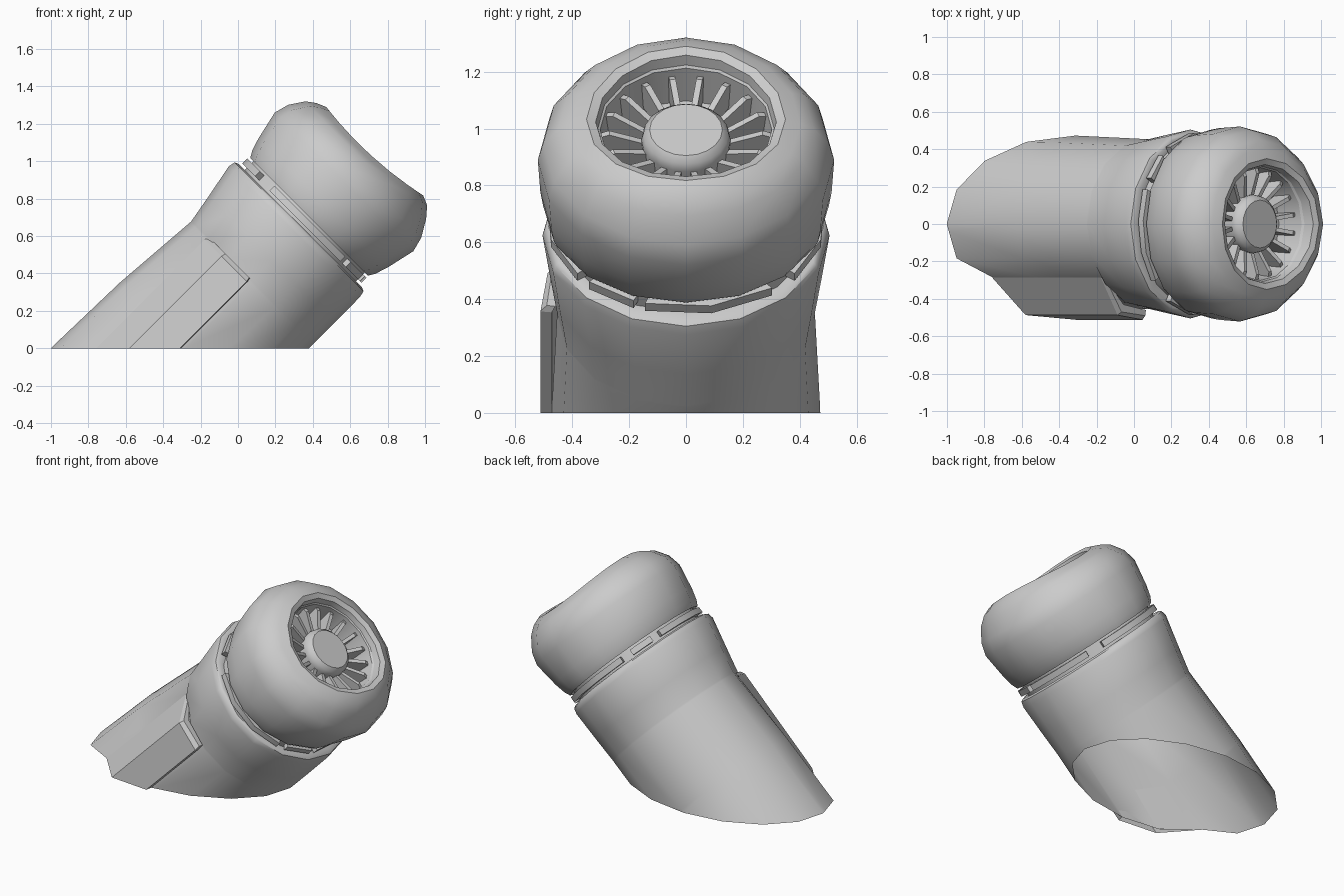
import bpy, bmesh, math
from mathutils import Vector

if "Cube" in bpy.data.objects:
    bpy.data.objects.remove(bpy.data.objects["Cube"])

# Frame of the tilted tube: AXIS runs along it, UP points across it
AXIS = Vector((1, 0, 1)).normalized()
UP = Vector((-1, 0, 1)).normalized()
CENTRE = 0.228
SIDES = 16


def point(r, s, phi, dt=0.0, wide=1.0):
    """Point at radius r, distance s along the tube, angle phi from its top to the front."""
    return (AXIS * s + UP * (CENTRE + dt + r * math.cos(phi))
            + Vector((0, -r * wide * math.sin(phi), 0)))


def finish(name, bm, angle=32):
    bmesh.ops.recalc_face_normals(bm, faces=bm.faces)
    mesh = bpy.data.meshes.new(name)
    bm.to_mesh(mesh)
    bm.free()
    ob = bpy.data.objects.new(name, mesh)
    bpy.context.collection.objects.link(ob)
    bpy.ops.object.select_all(action='DESELECT')
    ob.select_set(True)
    bpy.context.view_layer.objects.active = ob
    bpy.ops.object.shade_smooth_by_angle(angle=math.radians(angle))
    return ob


def lathe(bm, profile, sides=SIDES, shift=None, cap=True):
    """Profile entries are radius, distance, then optional offset and sideways stretch."""
    rings = []
    for p in profile:
        ring = []
        for i in range(sides):
            phi = 2 * math.pi * i / sides
            ds = shift(p[1], phi) if shift else 0
            ring.append(bm.verts.new(point(p[0], p[1] + ds, phi, *p[2:])))
        rings.append(ring)
    for a, b in zip(rings, rings[1:]):
        for i in range(sides):
            j = (i + 1) % sides
            bm.faces.new((a[i], a[j], b[j], b[i]))
    if cap:
        bm.faces.new(rings[-1])
    return rings


def prism(bm, a, b):
    """Closed solid between two matching loops of points."""
    va = [bm.verts.new(p) for p in a]
    vb = [bm.verts.new(p) for p in b]
    n = len(va)
    bm.faces.new(va)
    bm.faces.new(vb)
    for i in range(n):
        bm.faces.new((va[i], va[(i + 1) % n], vb[(i + 1) % n], vb[i]))


def across(points, s):
    return [AXIS * s + UP * t + Vector((0, y, 0)) for t, y in points]


def cut_ground(bm):
    bmesh.ops.bisect_plane(bm, geom=bm.verts[:] + bm.edges[:] + bm.faces[:],
                           plane_co=(0, 0, 0), plane_no=(0, 0, 1), clear_inner=True)


# Lower tube, cut off level with the ground and open underneath
profile = [(0.48, -0.95), (0.48, -0.7), (0.472, -0.2, -0.005), (0.463, 0.295, -0.034, 0.98),
           (0.463, 0.305, -0.034, 0.98), (0.477, 0.46, -0.02), (0.495, 0.655, 0, 1.02),
           (0.487, 0.69, 0, 1.02), (0.465, 0.70, 0, 1.04), (0.42, 0.695, 0, 1.08)]
bm = bmesh.new()
rings = lathe(bm, profile)
for ring, p in zip(rings[:4], profile):      # flattened corner that the side plate covers
    ring[2].co = across([(0.535, -0.285)], p[1])[0]
cut_ground(bm)
finish("lower_tube", bm, 42)

# Side plate wrapped on the front of the tube; section points are (across, y)
bm = bmesh.new()
section = [(0.537, -0.285), (0.41, -0.487), (0.22, -0.512), (0.215, -0.472), (0.39, -0.443)]
inset = [(0.53, -0.285), (0.405, -0.47), (0.225, -0.49), (0.22, -0.46), (0.39, -0.43)]
prism(bm, across(section, -0.9), across(section, 0.285))
prism(bm, across(section, 0.285), across(inset, 0.31))
cut_ground(bm)
finish("side_plate", bm, 20)

# Recessed neck between tube and head
bm = bmesh.new()
lathe(bm, [(0.42, 0.66, 0, 1.08), (0.42, 0.80, 0, 1.08)])
finish("neck", bm)

# Raised band segments round the neck, separated by small gaps
bm = bmesh.new()
for start, end in [(-22, 38), (57, 129), (136, 158), (163, 218), (231, 303), (312, 330)]:
    n = max(1, round((end - start) / 22.5))
    angles = [math.radians(start + (end - start) * k / n) for k in range(n + 1)]
    loops = [[bm.verts.new(point(r, s, a, 0, 1.08)) for r, s in
              ((0.405, 0.715), (0.455, 0.715), (0.455, 0.752), (0.405, 0.752))] for a in angles]
    for a, b in zip(loops, loops[1:]):
        for i in range(4):
            bm.faces.new((a[i], a[(i + 1) % 4], b[(i + 1) % 4], b[i]))
    bm.faces.new(loops[0])
    bm.faces.new(loops[-1])
finish("neck_band", bm)


# Bulging head: the mouth tilts a little and dips at both sides
def saddle(s, phi):
    k = min(1, max(0, (s - 1.17) / 0.07))
    return k * (-0.03 * math.sin(phi) ** 2 - 0.016 * math.cos(phi))


bm = bmesh.new()
base = lathe(bm, [(0.41, 0.772, 0, 1.08), (0.445, 0.766, 0, 1.1), (0.465, 0.80, 0, 1.08),
                  (0.488, 0.87, 0, 1.05), (0.524, 1.03, 0, 0.995), (0.503, 1.11),
                  (0.45, 1.195), (0.402, 1.24), (0.35, 1.262)],
             shift=saddle, cap=False)
bm.faces.new(base[0])
finish("head_shell", bm, 40)

# Mouth lip and the funnel inside it
bm = bmesh.new()
lathe(bm, [(0.35, 1.262), (0.318, 1.25), (0.31, 1.2), (0.302, 1.19), (0.285, 1.04)], shift=saddle)
finish("mouth_funnel", bm, 25)

# Central hub
bm = bmesh.new()
lathe(bm, [(0.15, 1.03), (0.157, 1.13), (0.15, 1.16), (0.128, 1.18)], sides=20)
finish("hub", bm, 40)

# Radial fins between hub and funnel
bm = bmesh.new()
COUNT = 18
blade = [(0.13, 1.05), (0.13, 1.115), (0.27, 1.165), (0.297, 1.155), (0.285, 1.05)]
for i in range(COUNT):
    phi = 2 * math.pi * (i + 0.5) / COUNT
    side = (point(1, 0, phi + math.pi / 2) - point(0, 0, 0)) * 0.011
    pts = [point(r, s, phi) for r, s in blade]
    prism(bm, [p - side for p in pts], [p + side for p in pts])
finish("fins", bm)
